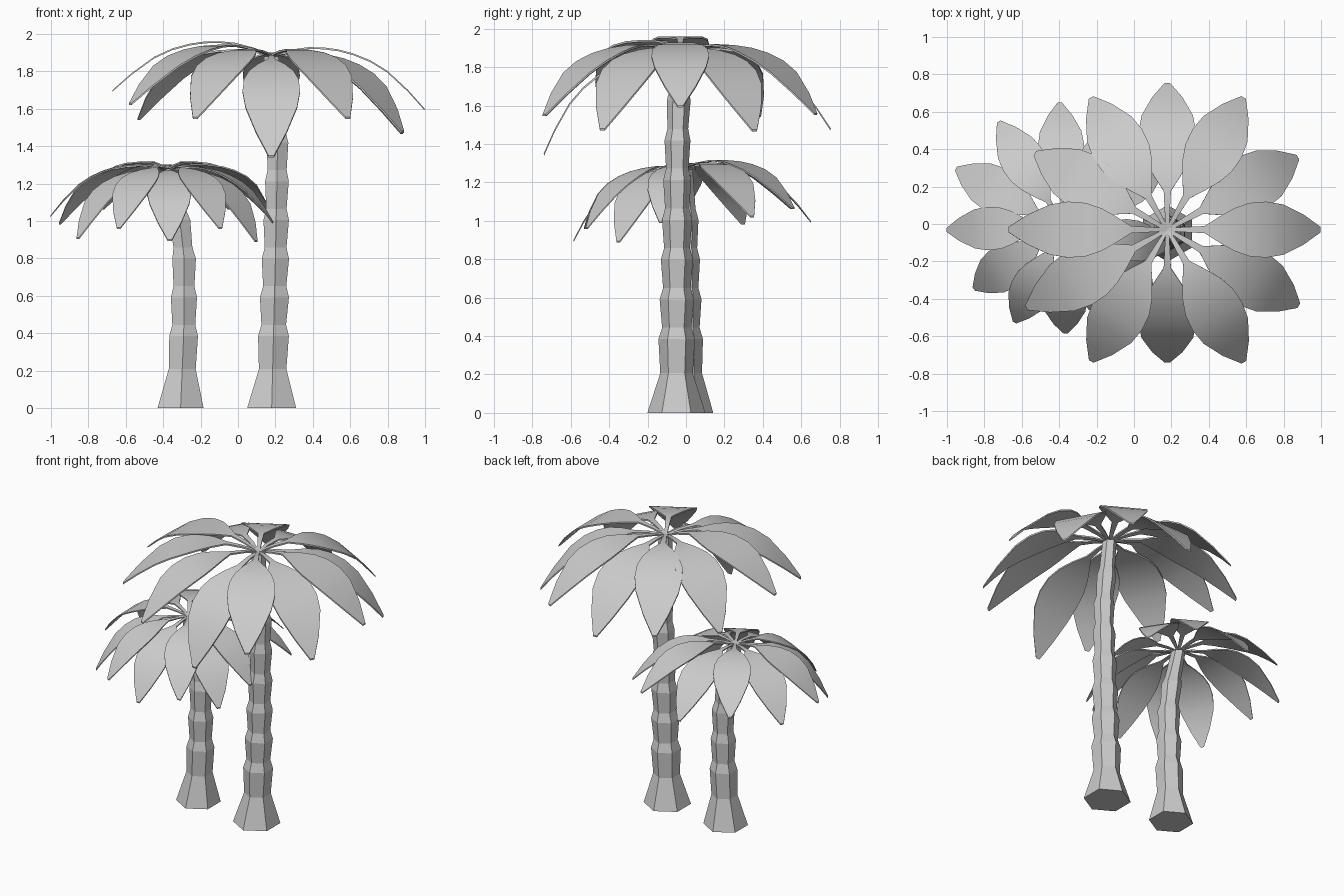
import bpy
import bmesh
from math import sin, cos, asin, atan2, hypot, radians, pi
from mathutils import Matrix, Vector

cube = bpy.data.objects.get("Cube")
if cube:
    bpy.data.objects.remove(cube, do_unlink=True)

# One plain colour for everything
grey = bpy.data.materials.new("light_grey")
grey.use_nodes = True
grey.diffuse_color = (0.6, 0.6, 0.6, 1)
grey.node_tree.nodes["Principled BSDF"].inputs["Base Color"].default_value = (0.6, 0.6, 0.6, 1)


def loft(name, rings, smooth_angle, matrix=Matrix()):
    """Skin a row of equal closed rings, cap both ends and keep sharp edges."""
    bm = bmesh.new()
    rows = [[bm.verts.new(matrix @ Vector(p)) for p in ring] for ring in rings]
    n = len(rows[0])
    for a, b in zip(rows, rows[1:]):
        for i in range(n):
            j = (i + 1) % n
            bm.faces.new((a[i], a[j], b[j], b[i]))
    bm.faces.new(rows[0][::-1])
    bm.faces.new(rows[-1])
    bmesh.ops.recalc_face_normals(bm, faces=bm.faces)
    mesh = bpy.data.meshes.new(name)
    bm.to_mesh(mesh)
    bm.free()
    mesh.materials.append(grey)
    obj = bpy.data.objects.new(name, mesh)
    bpy.context.collection.objects.link(obj)
    bpy.ops.object.select_all(action='DESELECT')
    obj.select_set(True)
    bpy.context.view_layer.objects.active = obj
    bpy.ops.object.shade_smooth_by_angle(angle=radians(smooth_angle))


# Leaf stations: distance from the hub, height, half width
LEAF = [(0, 0, .008), (.1, .025, .014), (.2, .038, .019), (.28, .036, .07),
        (.36, .025, .115), (.44, .003, .143), (.53, -.034, .15),
        (.62, -.09, .135), (.73, -.193, .08), (.82, -.295, .014)]
REACH = hypot(LEAF[-1][0], LEAF[-1][1])
REST = atan2(LEAF[-1][1], LEAF[-1][0])
THICK = .01


def crown(name, hub, leaves):
    """Drooping leaves, each given by heading, length and height of its tip."""
    for i, (heading, length, tip) in enumerate(leaves):
        pitch = asin((tip - hub[2]) / length)
        place = (Matrix.Translation(hub)
                 @ Matrix.Rotation(radians(heading), 4, 'Z')
                 @ Matrix.Rotation(REST - pitch, 4, 'Y')
                 @ Matrix.Scale(length / REACH, 4))
        rings = [[(r, -w, z), (r, w, z), (r, w, z - THICK), (r, -w, z - THICK)]
                 for r, z, w in LEAF]
        loft(f"{name}_leaf_{i + 1}", rings, 32, place)


def bend(path, z):
    """Centre of the trunk at height z along a list of (x, y, z) points."""
    for a, b in zip(path, path[1:]):
        if z <= b[2]:
            t = (z - a[2]) / (b[2] - a[2])
            return a[0] + (b[0] - a[0]) * t, a[1] + (b[1] - a[1]) * t
    return path[-1][:2]


def trunk(name, path, foot, low, high, step):
    """Six-sided trunk: flared foot, then segments that widen upward."""
    top = path[-1][2]
    stations = [(0, foot), (step, low * .8)]
    z = step
    while z + step < top - .05:
        z += step
        wide = low + (high - low) * z / top
        stations += [(z - .03, wide), (z + .03, wide * .8)]
    stations.append((top, high * .8))
    rings = []
    for z, r in stations:
        cx, cy = bend(path, z)
        rings.append([(cx + r * sin(pi * k / 3), cy + r * cos(pi * k / 3), z)
                      for k in range(6)])
    loft(name, rings, 10)


# Tall palm
trunk("tall_trunk",
      [(.18, -.05, 0), (.2, -.047, .8), (.212, -.045, 1.4), (.178, -.03, 1.88)],
      .151, .106, .056, .207)
crown("tall", (.178, -.03, 1.89),
      [(0, .87, 1.6), (29, .9, 1.475), (60, .88, 1.56), (90, .885, 1.48),
       (120, .88, 1.56), (150, .885, 1.55), (180, .87, 1.7), (209, .9, 1.63),
       (240, .88, 1.555), (270, .893, 1.35), (300, .885, 1.555), (330, .91, 1.48)])

# Short palm
trunk("short_trunk",
      [(-.307, 0, 0), (-.29, 0, .4), (-.288, 0, .8), (-.31, 0, 1), (-.375, -.01, 1.27)],
      .142, .104, .056, .207)
crown("short", (-.375, -.01, 1.28),
      [(-12, .64, .995), (33, .7, 1.025), (60, .69, 1.07), (92, .717, 1),
       (122, .69, 1.07), (152, .715, .99), (182, .675, 1.03), (215, .695, .91),
       (243, .66, .965), (271, .69, .9), (299, .66, .965), (324, .7, .895)])
